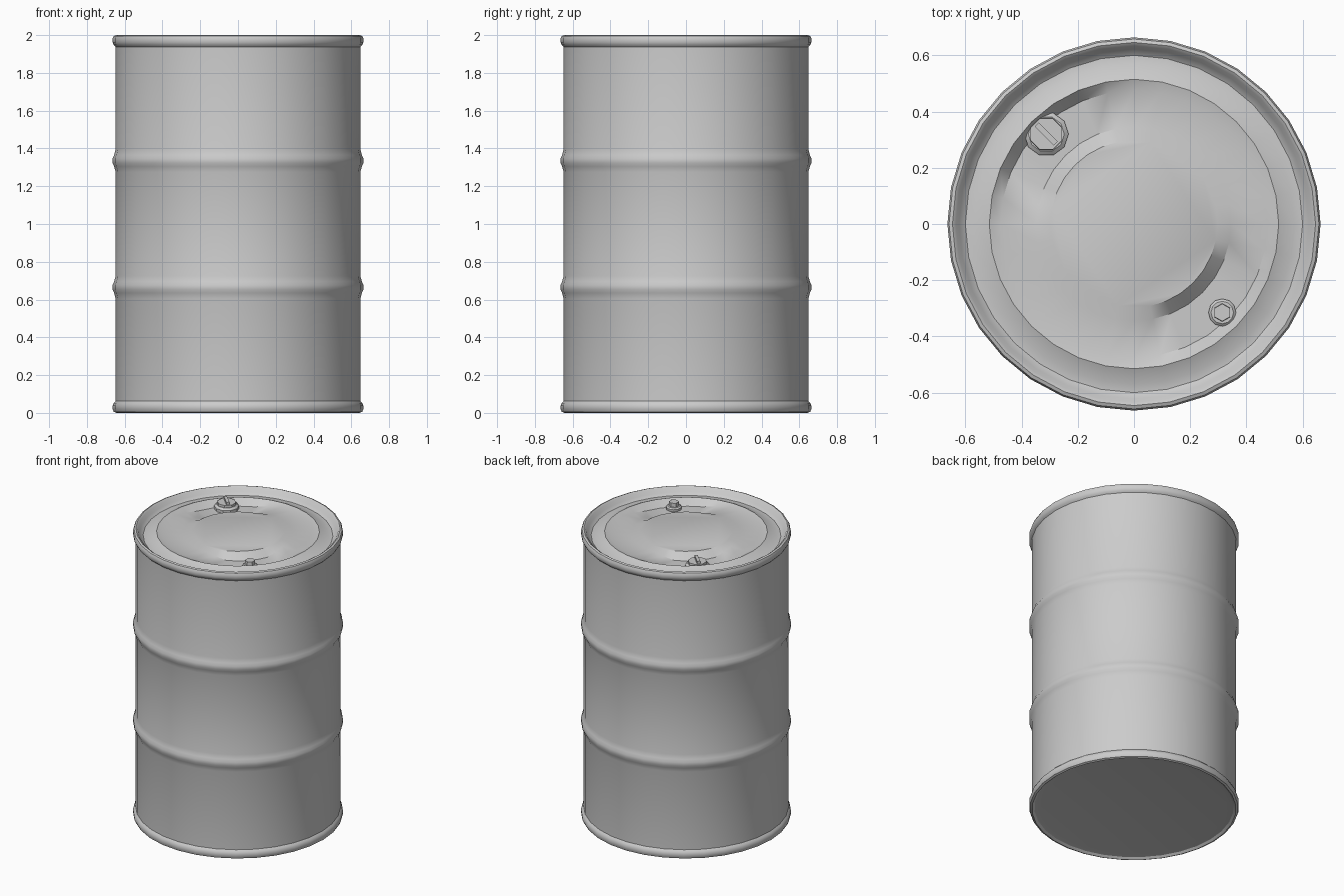
import bpy, bmesh, math
from mathutils import Matrix

if "Cube" in bpy.data.objects:
    bpy.data.objects.remove(bpy.data.objects["Cube"])

SEG = 32


def finish(bm, name, angle=30):
    bmesh.ops.recalc_face_normals(bm, faces=bm.faces)
    me = bpy.data.meshes.new(name)
    bm.to_mesh(me)
    bm.free()
    ob = bpy.data.objects.new(name, me)
    bpy.context.collection.objects.link(ob)
    bpy.ops.object.select_all(action='DESELECT')
    ob.select_set(True)
    bpy.context.view_layer.objects.active = ob
    bpy.ops.object.shade_smooth_by_angle(angle=math.radians(angle))
    return ob


def lathe(name, profile, seg, loc=(0, 0), turn=0.0, dip=None, angle=30):
    """Spin (radius, z) points round z and cap both ends."""
    bm = bmesh.new()
    rings = []
    for i, (r, z) in enumerate(profile):
        ring = []
        for k in range(seg):
            a = turn + 2 * math.pi * k / seg
            dz = dip(i, a) if dip else 0
            ring.append(bm.verts.new((loc[0] + r * math.cos(a), loc[1] + r * math.sin(a), z - dz)))
        rings.append(ring)
    for a, b in zip(rings, rings[1:]):
        for k in range(seg):
            j = (k + 1) % seg
            bm.faces.new((a[k], a[j], b[j], b[k]))
    bm.faces.new(rings[0])
    bm.faces.new(rings[-1])
    return finish(bm, name, angle)


# drum shell: bottom, lower rim, two hoops, upper rim, groove, stepped lid
B = 0.648


def hoop(z):
    return [(B, z - .06), (.656, z - .03), (.664, z - .012), (.664, z + .012), (.656, z + .03), (B, z + .06)]


profile = [(.59, .018), (.63, .012), (.645, 0), (.658, .006), (.664, .02), (.664, .038), (.658, .052), (B, .062)]
profile += hoop(.665) + hoop(1.335)
profile += [(B, 1.938), (.658, 1.948), (.664, 1.962), (.664, 1.982), (.658, 1.995), (.646, 2.0),
            (.634, 1.992), (.622, 1.968), (.60, 1.953), (.57, 1.955), (.515, 1.98)]
n = len(profile)
profile += [(.475, 1.97), (.345, 1.97), (.297, 1.98)]


def bung_dip(i, a):
    # the lid annulus sinks around the two plugs
    if i not in (n, n + 1):
        return 0
    d = abs((math.degrees(a) - 135 + 90) % 180 - 90)
    t = min(max((48 - d) / 28, 0), 1)
    return .035 * t * t * (3 - 2 * t)


lathe("drum_body", profile, SEG, dip=bung_dip)

# large plug with raised grip bar
LX, LY = -.312, .32
lathe("large_plug_flange", [(.07, 1.92), (.079, 1.93), (.079, 1.955), (.064, 1.967)], 10, (LX, LY))
lathe("large_plug_cap", [(.062, 1.955), (.06, 1.982)], 8, (LX, LY), math.pi / 8)
bm = bmesh.new()
bmesh.ops.create_cube(bm, size=1, matrix=Matrix.Translation((LX, LY, 1.982))
                      @ Matrix.Rotation(-math.pi / 4, 4, 'Z') @ Matrix.Diagonal((.095, .02, .036, 1)))
finish(bm, "large_plug_grip")

# small plug with hexagonal head
SX, SY = .314, -.315
lathe("small_plug_flange", [(.044, 1.92), (.049, 1.93), (.049, 1.95), (.04, 1.958)], 12, (SX, SY))
lathe("small_plug_hex", [(.033, 1.95), (.031, 1.985)], 6, (SX, SY), math.pi / 6)
